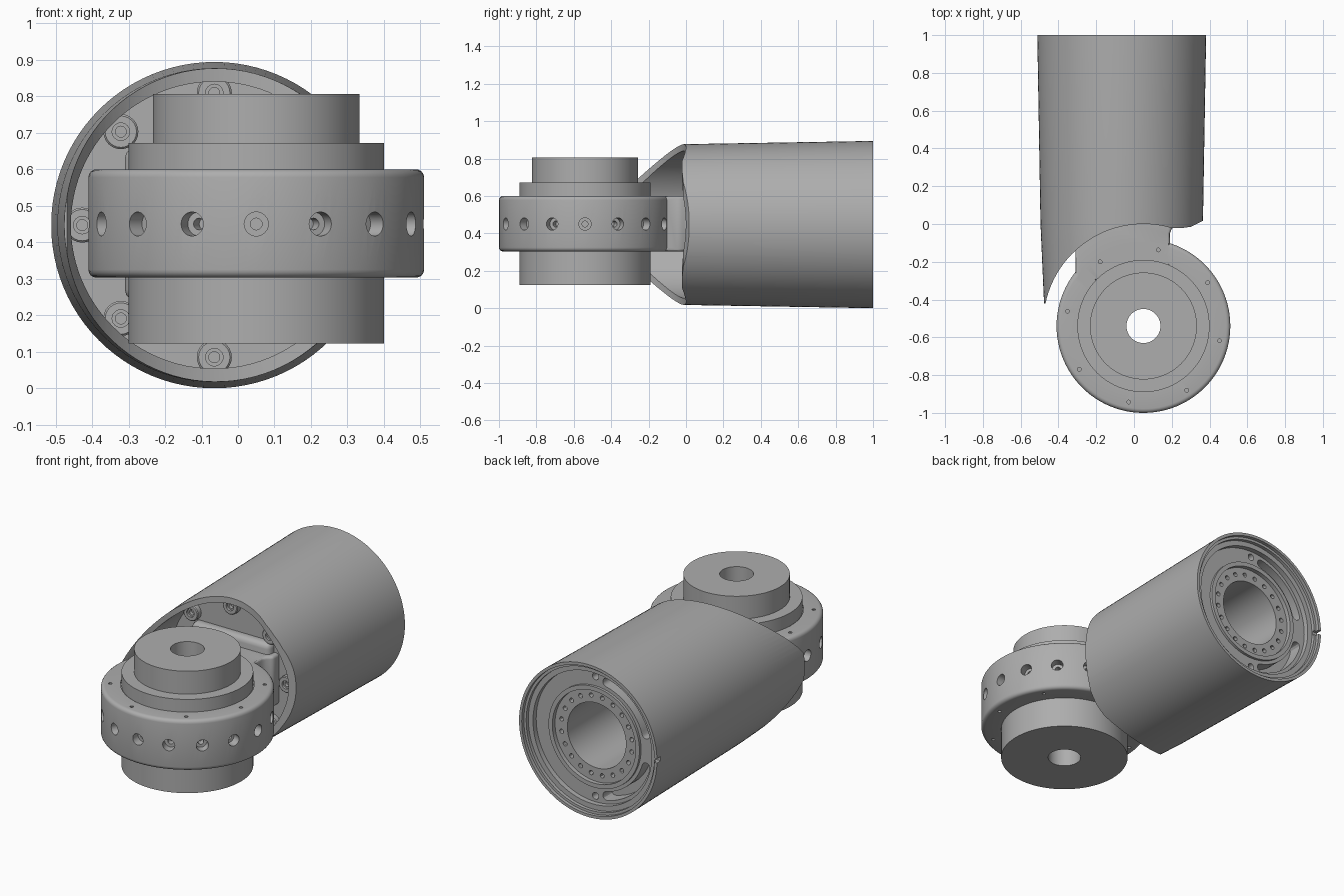
import bpy, bmesh
from math import pi, radians, cos, sin
from mathutils import Matrix, Vector

cube = bpy.data.objects.get("Cube")
if cube:
    bpy.data.objects.remove(cube)

grey = bpy.data.materials.new("machined_grey")
grey.use_nodes = True
colour = (0.42, 0.42, 0.42, 1)
grey.diffuse_color = colour
grey.node_tree.nodes["Principled BSDF"].inputs["Base Color"].default_value = colour

TUBE = Matrix.Translation((-0.065, 0, 0.447)) @ Matrix.Rotation(-pi / 2, 4, 'X')
HUB = Matrix.Translation((0.05, -0.54, 0))


def lathe(bm, profile, steps, matrix):
    """Solid of revolution about local z from a closed (radius, height) loop."""
    part = bmesh.new()
    vs = [part.verts.new((r, 0, z)) for r, z in profile]
    es = [part.edges.new((a, b)) for a, b in zip(vs, vs[1:] + vs[:1])
          if a.co.x > 0 or b.co.x > 0]
    bmesh.ops.spin(part, geom=vs + es, cent=(0, 0, 0), axis=(0, 0, 1),
                   angle=2 * pi, steps=steps, use_merge=True)
    add(bm, part, matrix)


def prism(bm, outline, low, high, matrix=Matrix()):
    """Upright solid over a flat outline."""
    part = bmesh.new()
    face = part.faces.new([part.verts.new((x, y, low)) for x, y in outline])
    ext = bmesh.ops.extrude_face_region(part, geom=[face], use_keep_orig=True)
    for v in ext["geom"]:
        if isinstance(v, bmesh.types.BMVert):
            v.co.z = high
    add(bm, part, matrix)


def add(bm, part, matrix):
    bmesh.ops.remove_doubles(part, verts=part.verts, dist=1e-5)
    bmesh.ops.recalc_face_normals(part, faces=part.faces)
    bmesh.ops.transform(part, matrix=matrix, verts=part.verts)
    mesh = bpy.data.meshes.new("part")
    part.to_mesh(mesh)
    part.free()
    bm.from_mesh(mesh)
    bpy.data.meshes.remove(mesh)


def rod(bm, radius, low, high, matrix, steps=16):
    lathe(bm, [(0, low), (radius, low), (radius, high), (0, high)], steps, matrix)


def finish(name, bm):
    mesh = bpy.data.meshes.new(name)
    bm.to_mesh(mesh)
    bm.free()
    ob = bpy.data.objects.new(name, mesh)
    bpy.context.collection.objects.link(ob)
    mesh.materials.append(grey)
    return ob


def activate(ob):
    bpy.ops.object.select_all(action='DESELECT')
    ob.select_set(True)
    bpy.context.view_layer.objects.active = ob


def combine(ob, other, operation):
    activate(ob)
    mod = ob.modifiers.new("combine", 'BOOLEAN')
    mod.operation, mod.solver, mod.object = operation, 'EXACT', other
    bpy.ops.object.modifier_apply(modifier=mod.name)
    bpy.data.objects.remove(other)


def bevel(ob, width):
    activate(ob)
    mod = ob.modifiers.new("bevel", 'BEVEL')
    mod.width, mod.segments = width, 3
    bpy.ops.object.modifier_apply(modifier=mod.name)


def smooth(ob):
    activate(ob)
    bpy.ops.object.shade_smooth_by_angle(angle=radians(30))


def polar(radius, degrees):
    return radius * cos(radians(degrees)), radius * sin(radians(degrees))


# Tapered tube with a stepped rear recess, deep bore and hollow front
bm = bmesh.new()
lathe(bm, [(0, 0.12), (0.19, 0.12), (0.19, 0.92), (0.27, 0.92), (0.27, 0.945),
           (0.295, 0.945), (0.295, 0.93), (0.385, 0.93), (0.385, 0.96),
           (0.415, 0.96), (0.415, 0.98), (0.43, 0.98), (0.43, 1.0), (0.447, 1.0),
           (0.43, 0), (0.41, -0.45), (0.393, -0.45), (0.393, 0.05), (0, 0.05)],
      96, TUBE)
tube = finish("arm_tube", bm)

# Curved clearance around the hub at the front of the tube
bm = bmesh.new()
arc = [polar(0.53, 168 - 94 * i / 32) for i in range(33)]
prism(bm, [(-0.6, -0.42)] + [(x + 0.05, y - 0.53) for x, y in arc]
      + [(0.25, -0.022), (0.3, -0.015), (0.36, 0.015), (0.45, 0.03),
         (0.45, -0.8), (-0.6, -0.8)], -0.2, 1.2)
combine(tube, finish("front_cutter", bm), 'DIFFERENCE')

# Rear bolt circle, screw holes, curved slots and rim notch
bm = bmesh.new()
for i in range(20):
    x, y = polar(0.23, i * 18 + 9)
    rod(bm, 0.013, 0.86, 1.0, TUBE @ Matrix.Translation((x, y, 0)), 12)
for a in (90, 270):
    x, y = polar(0.35, a)
    rod(bm, 0.02, 0.88, 0.95, TUBE @ Matrix.Translation((x, y, 0)))
for start in (102, 196):
    outline = [polar(0.365, start + 62 * i / 16) for i in range(17)]
    outline += [polar(0.34 + 0.025 * cos(t * pi / 6), start + 62 + 4 * sin(t * pi / 6))
                for t in range(1, 6)]
    outline += [polar(0.315, start + 62 * i / 16) for i in range(16, -1, -1)]
    outline += [polar(0.34 - 0.025 * cos(t * pi / 6), start - 4 * sin(t * pi / 6))
                for t in range(1, 6)]
    prism(bm, outline, 0.85, 0.95, TUBE)
prism(bm, [(-0.6, 0.965), (-0.44, 0.965), (-0.44, 1.1), (-0.6, 1.1)], 0.435, 0.46)
combine(tube, finish("rear_cutter", bm), 'DIFFERENCE')
smooth(tube)

# Screw bosses around the hollow front
for i in range(8):
    bm = bmesh.new()
    x, y = polar(0.362, i * 45)
    lathe(bm, [(0, 0.06), (0.048, 0.06), (0.048, 0.022), (0.043, 0.017), (0.024, 0.017),
               (0.024, 0.03), (0.015, 0.03), (0.015, 0.05), (0, 0.05)],
          24, TUBE @ Matrix.Translation((x, y, 0)))
    smooth(finish("screw_boss_%d" % (i + 1), bm))

# Stepped hub with rounded collar and a through bore
bm = bmesh.new()
rim = [(0.438 + 0.022 * sin(t * pi / 8), 0.322 - 0.022 * cos(t * pi / 8)) for t in range(5)]
lathe(bm, [(0.09, 0.123), (0.35, 0.123), (0.35, 0.303), (0.355, 0.303)]
      + [(r, z + 0.003) for r, z in rim]
      + [(r, 0.9 - z) for r, z in reversed(rim)]
      + [(0.355, 0.6), (0.355, 0.594), (0.35, 0.594), (0.35, 0.672), (0.283, 0.672),
         (0.283, 0.806), (0.09, 0.806)], 96, HUB)
hub = finish("joint_hub", bm)

# Neck joining the collar to the tube
bm = bmesh.new()
prism(bm, [(-0.31, -0.3), (0.19, -0.3), (0.19, -0.05), (0.2, -0.025), (0.23, 0),
           (0.23, 0.08), (-0.31, 0.08)], 0.303, 0.6)
neck = finish("neck", bm)
bevel(neck, 0.015)
combine(hub, neck, 'UNION')

# Radial screw holes and small face holes in the collar
bm = bmesh.new()
for i in range(13):
    turn = HUB @ Matrix.Translation((0, 0, 0.45)) @ Matrix.Rotation(
        radians(157.5 + 22.5 * i), 4, 'Z') @ Matrix.Rotation(pi / 2, 4, 'Y')
    lathe(bm, [(0, 0.37), (0.016, 0.37), (0.016, 0.41), (0.033, 0.41),
               (0.033, 0.5), (0, 0.5)], 24, turn)
for i in range(8):
    x, y = polar(0.41, 34 + 45 * i)
    for low in (0.27, 0.57):
        rod(bm, 0.01, low, low + 0.06, HUB @ Matrix.Translation((x, y, 0)), 12)
combine(hub, finish("hole_cutter", bm), 'DIFFERENCE')
smooth(hub)

# Thicker root block where the neck meets the tube floor
bm = bmesh.new()
prism(bm, [(-0.31, 0), (0.2, 0), (0.2, 0.08), (-0.31, 0.08)], 0.24, 0.66)
root = finish("neck_root", bm)
bevel(root, 0.03)
smooth(root)
